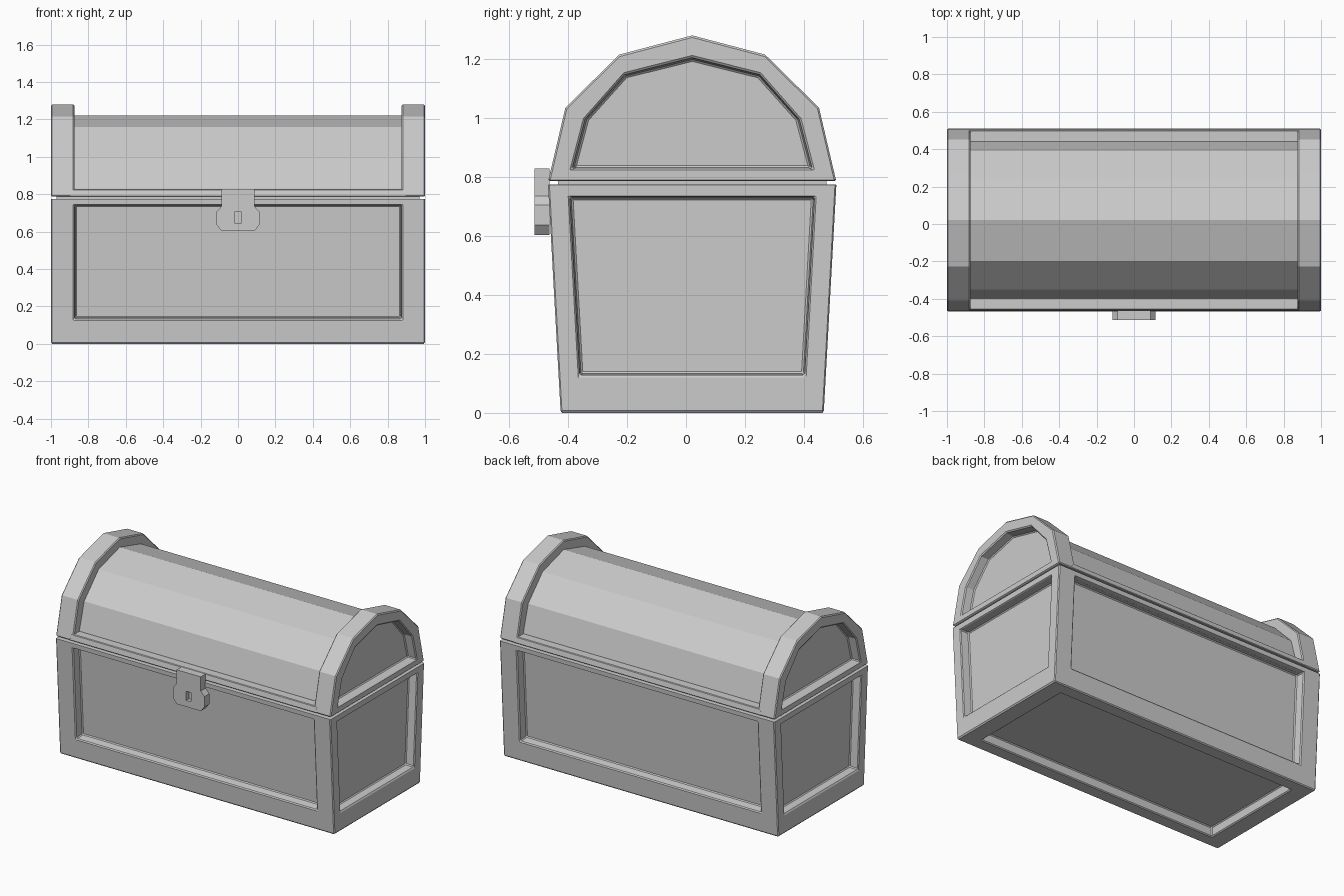
import bpy, bmesh
from mathutils import Vector

if "Cube" in bpy.data.objects:
    bpy.data.objects.remove(bpy.data.objects["Cube"])

YC = 0.021  # chest centre in y (the latch sticks out in front)


def finish(name, bm, bevel=0.006, y=YC):
    bmesh.ops.recalc_face_normals(bm, faces=bm.faces[:])
    me = bpy.data.meshes.new(name)
    bm.to_mesh(me)
    bm.free()
    ob = bpy.data.objects.new(name, me)
    bpy.context.collection.objects.link(ob)
    ob.location.y = y
    if bevel:
        m = ob.modifiers.new("edge", "BEVEL")
        m.width, m.segments = bevel, 1
        m.limit_method, m.angle_limit = 'ANGLE', 1.05
    return ob


def loft(rings):
    """Bridge rings of equal point count and cap both ends."""
    bm = bmesh.new()
    vs = [[bm.verts.new(p) for p in r] for r in rings]
    n = len(rings[0])
    for a, b in zip(vs, vs[1:]):
        for i in range(n):
            j = (i + 1) % n
            bm.faces.new((a[i], a[j], b[j], b[i]))
    bm.faces.new(vs[0])
    bm.faces.new(vs[-1])
    return bm


def mirrored(half):
    """Close a right-half profile (outer coordinate, z) by mirroring it."""
    return half + [(-a, z) for a, z in reversed(half) if a > 0]


def at_x(profile, x):
    return [(x, y, z) for y, z in profile]


def sign(v):
    return 1 if v > 0 else -1


# Chest body: tapered box with a sunken panel on each side and below
H = 0.775


def half_depth(z):
    return 0.446 + 0.043 * z / H


bm = loft([[(sx, sy * half_depth(z), z) for sx, sy in ((-1, -1), (1, -1), (1, 1), (-1, 1))]
           for z in (0, H)])
bmesh.ops.recalc_face_normals(bm, faces=bm.faces[:])
for f in bm.faces[:]:
    n = f.normal.copy()
    if n.z > 0.9:
        continue
    bmesh.ops.inset_individual(bm, faces=[f], thickness=0.02)
    for v in f.verts:
        x, y, z = v.co
        if n.z < -0.9:
            v.co = (0.88 * sign(x), 0.36 * sign(y), 0)
        elif abs(n.x) > 0.9:
            z = 0.128 if z < H / 2 else 0.733
            v.co = (x, sign(y) * (half_depth(z) - 0.071), z)
        else:
            z = 0.132 if z < H / 2 else 0.742
            v.co = (0.875 * sign(x), sign(y) * half_depth(z), z)
    bmesh.ops.inset_individual(bm, faces=[f], thickness=0.008, depth=-0.06)
finish("chest_body", bm)

# Narrow neck filling the gap under the lid
neck = mirrored([(0.455, 0.74), (0.455, 0.81)])
finish("lid_neck", loft([at_x(neck, -0.97), at_x(neck, 0.97)]), 0)

# Lid end bands with a sunken arched panel
outer = mirrored([(0.488, 0.787), (0.43, 1.035), (0.247, 1.215), (0, 1.28)])
inner = mirrored([(0.408, 0.827), (0.364, 0.995), (0.23, 1.147), (0, 1.205)])
floor = [(y * 0.98, 1 + (z - 1) * 0.965) for y, z in inner]
band = finish("lid_end_bands", loft([at_x(outer, 0.875), at_x(outer, 1),
                                     at_x(inner, 1), at_x(floor, 0.94)]))
band.modifiers.new("other_end", "MIRROR")

# Faceted lid barrel between the bands
barrel = mirrored([(0.42, 0.80), (0.42, 0.83), (0.37, 1.005), (0.22, 1.158), (0, 1.22)])
finish("lid_barrel", loft([at_x(barrel, -0.9), at_x(barrel, 0.9)]), 0)

# Rail along the lower edge of the lid
rail = mirrored([(0.488, 0.787), (0.479, 0.827)])
finish("lid_rail", loft([at_x(rail, -0.9), at_x(rail, 0.9)]), 0.004)

# Latch plate with keyhole
plate = mirrored([(0.088, 0.828), (0.088, 0.735), (0.115, 0.705), (0.115, 0.637), (0.088, 0.603)])
hole = mirrored([(0.018, 0.705), (0.018, 0.69), (0.018, 0.68), (0.018, 0.66), (0.018, 0.645)])
finish("latch", loft([[(x, y, z) for x, z in ring] for ring, y in
                      ((plate, -0.463), (plate, -0.513), (hole, -0.513), (hole, -0.485))]), 0, 0)
